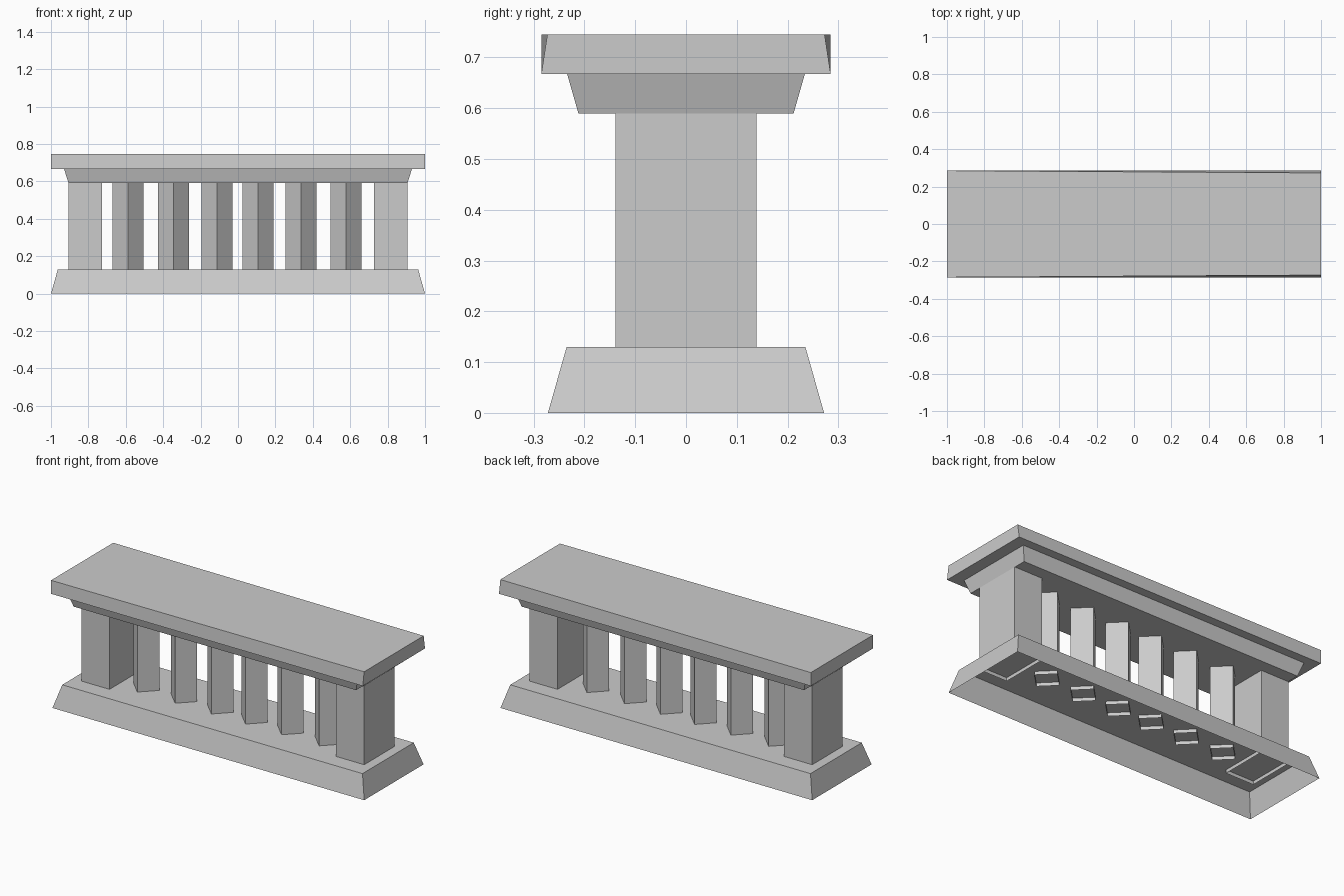
import bpy

if "Cube" in bpy.data.objects:
    bpy.data.objects.remove(bpy.data.objects["Cube"])


def loft(name, lower, upper, bottom=True, top=True):
    """Join two four-point rings (counter-clockwise) with optional end caps."""
    faces = [(i, (i + 1) % 4, 4 + (i + 1) % 4, 4 + i) for i in range(4)]
    if bottom:
        faces.append((3, 2, 1, 0))
    if top:
        faces.append((4, 5, 6, 7))
    mesh = bpy.data.meshes.new(name)
    mesh.from_pydata(lower + upper, [], faces)
    obj = bpy.data.objects.new(name, mesh)
    bpy.context.collection.objects.link(obj)
    return obj


def rect(hx, hy, z, cx=0.0):
    return [(cx - hx, -hy, z), (cx + hx, -hy, z), (cx + hx, hy, z), (cx - hx, hy, z)]


def diamond(r, z, cx):
    return [(cx - r, 0, z), (cx, -r, z), (cx + r, 0, z), (cx, r, z)]


BASE_TOP, POST_TOP, SLAB_BOTTOM, SLAB_TOP = 0.13, 0.59, 0.667, 0.745
POST_BOTTOM = BASE_TOP - 0.02   # posts poke through the hollow base

# Tapered plinth, open underneath
loft("base", rect(1.0, 0.272, 0), rect(0.963, 0.235, BASE_TOP), bottom=False)

# End piers, open-ended
for side, label in ((-1, "left"), (1, "right")):
    cx = side * 0.817
    loft(f"{label}_pier", rect(0.09, 0.139, POST_BOTTOM, cx),
         rect(0.09, 0.139, POST_TOP, cx), bottom=False, top=False)

# Balusters turned 45 degrees, slightly uneven spacing
for i, x in enumerate((-0.588, -0.346, -0.113, 0.106, 0.337, 0.578), 1):
    loft(f"baluster_{i}", diamond(0.083, POST_BOTTOM, x),
         diamond(0.083, POST_TOP, x), bottom=False, top=False)

# Flared moulding under the rail
loft("rail_moulding", rect(0.906, 0.212, POST_TOP), rect(0.93, 0.234, SLAB_BOTTOM), top=False)

# Rail slab, its top pinched slightly at the right end
slab_top = [(x, y * (0.273 if x > 0 else 0.285), SLAB_TOP)
            for x, y in ((-1, -1), (1, -1), (1, 1), (-1, 1))]
loft("rail_slab", rect(1.0, 0.285, SLAB_BOTTOM), slab_top)
